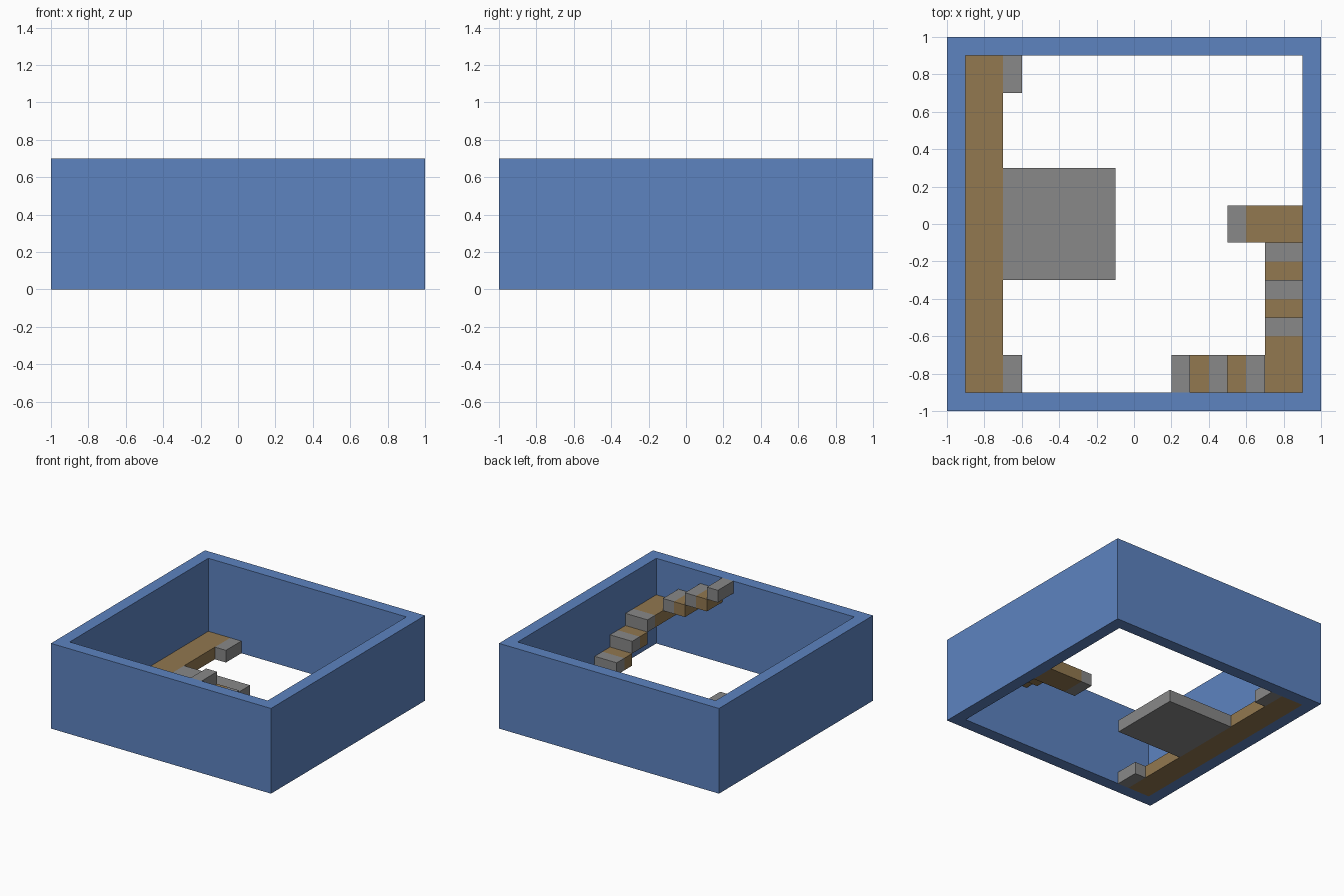
import bpy
import bmesh
from mathutils import Vector

cube = bpy.data.objects.get("Cube")
if cube:
    bpy.data.objects.remove(cube, do_unlink=True)


def material(name, rgb):
    mat = bpy.data.materials.new(name)
    mat.use_nodes = True
    mat.diffuse_color = (*rgb, 1)
    mat.node_tree.nodes["Principled BSDF"].inputs["Base Color"].default_value = (*rgb, 1)
    return mat


blue = material("wall_blue", (0.109, 0.227, 0.527))
brown = material("wood_brown", (0.287, 0.188, 0.080))
grey = material("stone_grey", (0.246, 0.246, 0.246))


def finish(name, bm, *mats):
    bmesh.ops.recalc_face_normals(bm, faces=bm.faces)
    mesh = bpy.data.meshes.new(name)
    bm.to_mesh(mesh)
    bm.free()
    for mat in mats:
        mesh.materials.append(mat)
    obj = bpy.data.objects.new(name, mesh)
    bpy.context.collection.objects.link(obj)
    return obj


def box(low, high):
    low, high = Vector(low), Vector(high)
    bm = bmesh.new()
    bmesh.ops.create_cube(bm, size=1)
    for v in bm.verts:
        v.co = (low + high) / 2 + v.co * (high - low)
    return bm


def nosed_slab(name, low, high, point, inward):
    """Brown slab whose end before the cut at `point` is grey."""
    bm = box(low, high)
    point, inward = Vector(point), Vector(inward)
    bmesh.ops.bisect_plane(bm, geom=bm.verts[:] + bm.edges[:] + bm.faces[:],
                           plane_co=point, plane_no=inward)
    for f in bm.faces:
        f.material_index = int((f.calc_center_median() - point).dot(inward) < 0)
    return finish(name, bm, brown, grey)


T = 0.1          # thickness of every slab
IN = 0.9         # inner face of the walls
EDGE = 0.7       # inner edge of the ledges

# Open square enclosure: profile swept around four corners
bm = bmesh.new()
rings = []
for sx, sy in ((-1, -1), (1, -1), (1, 1), (-1, 1)):
    rings.append([bm.verts.new((sx * r, sy * r, z))
                  for r, z in ((1, 0), (1, 0.7), (IN, 0.7), (IN, 0))])
for i, ring in enumerate(rings):
    nxt = rings[(i + 1) % 4]
    for j in range(4):
        k = (j + 1) % 4
        bm.faces.new((ring[j], nxt[j], nxt[k], ring[k]))
finish("enclosure_walls", bm, blue)

# Long ledge, its central platform and the two end blocks
finish("long_ledge", box((-IN, -IN, 0), (-EDGE, IN, T)), brown)
finish("central_platform", box((-EDGE, -0.3, 0), (-0.1, 0.3, T)), grey)
finish("front_end_block", box((-EDGE, -IN, 0), (-0.6, -EDGE, T)), grey)
finish("back_end_block", box((-EDGE, EDGE, 0), (-0.6, IN, T)), grey)

# Stair entry slab, grey at its free end
nosed_slab("stair_entry", (0.5, -0.1, 0), (IN, 0.1, T), (0.6, 0, 0), (1, 0, 0))

# Steps rising along the side wall, the last one being the corner landing
for i in range(3):
    y = -0.1 - 0.2 * i
    end = -IN if i == 2 else y - 0.2
    z = T * (i + 1)
    nosed_slab("corner_landing" if i == 2 else f"side_step_{i + 1}",
               (EDGE, end, z), (IN, y, z + T), (0, y - 0.1, 0), (0, -1, 0))

# Steps rising along the front wall
for i in range(2):
    x = EDGE - 0.2 * i
    z = T * (i + 4)
    nosed_slab(f"front_step_{i + 1}", (x - 0.2, -IN, z), (x, -EDGE, z + T),
               (x - 0.1, 0, 0), (-1, 0, 0))
finish("top_step", box((0.2, -IN, 0.6), (0.3, -EDGE, 0.7)), grey)
